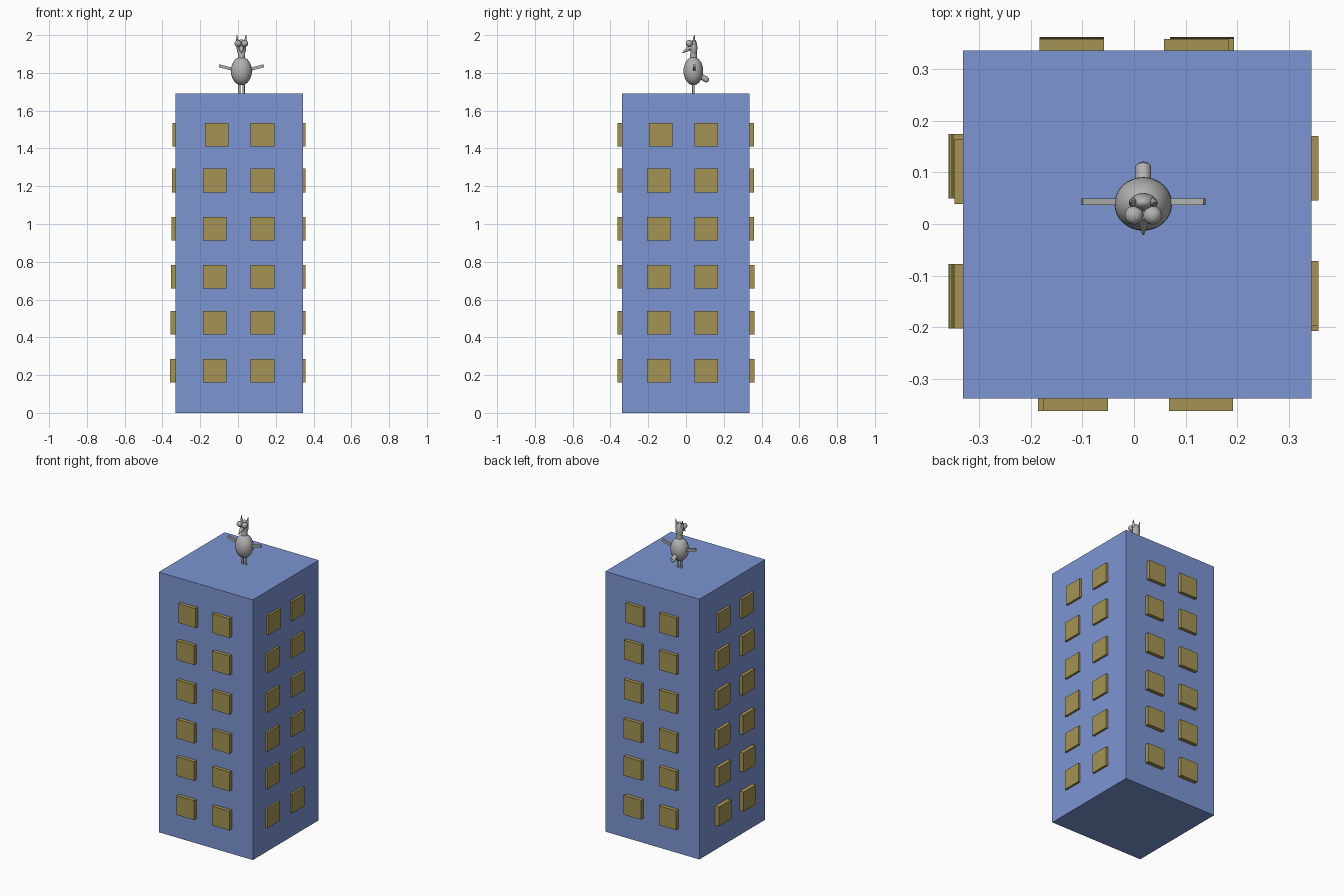
import bpy, math
from mathutils import Vector, Matrix

if "Cube" in bpy.data.objects:
    bpy.data.objects.remove(bpy.data.objects["Cube"])


def material(name, rgb):
    m = bpy.data.materials.new(name)
    m.diffuse_color = (*rgb, 1)
    m.use_nodes = True
    m.node_tree.nodes["Principled BSDF"].inputs["Base Color"].default_value = m.diffuse_color
    return m


BLUE = material("wall blue", (0.20, 0.30, 0.65))
OCHRE = material("window ochre", (0.37, 0.295, 0.09))
GREY = material("bird grey", (0.44, 0.44, 0.44))


def finish(name, mat, smooth=False):
    ob = bpy.context.object
    ob.name = name
    ob.data.materials.append(mat)
    if smooth:
        bpy.ops.object.shade_smooth_by_angle(angle=math.radians(40))
    return ob


def box(name, loc, size, mat, rot=(0, 0, 0)):
    bpy.ops.mesh.primitive_cube_add(size=1, location=loc, rotation=rot)
    bpy.context.object.scale = size
    return finish(name, mat)


def ball(name, loc, radii, rot=(0, 0, 0)):
    bpy.ops.mesh.primitive_uv_sphere_add(segments=32, ring_count=16, radius=1,
                                         location=loc, rotation=rot)
    bpy.context.object.scale = radii
    return finish(name, GREY, True)


def rod(name, a, b, r1, r2):
    a, b = Vector(a), Vector(b)
    d = b - a
    bpy.ops.mesh.primitive_cone_add(vertices=24, radius1=r1, radius2=r2, depth=d.length,
                                    location=(a + b) / 2,
                                    rotation=d.to_track_quat('Z', 'Y').to_euler())
    return finish(name, GREY, True)


# Tower block
CX, CY, HALF, TOP = 0.006, -0.001, 0.338, 1.69
box("tower", (CX, CY, TOP / 2), (2 * HALF, 2 * HALF, TOP), BLUE)

# Windows: angle of face, wall distance, outer distance (bottom, top row), column positions
ROWS = [0.223, 0.477, 0.72, 0.975, 1.23, 1.473]
FACES = [
    ("front", 0, 0.339, 0.3625, 0.3625, (-0.124, 0.130)),
    ("right", 90, 0.344, 0.358, 0.358, (-0.145, 0.108)),
    ("back", 180, 0.337, 0.363, 0.359, (-0.132, 0.121)),
    ("left", 270, 0.332, 0.360, 0.348, (-0.112, 0.140)),
]
for side, deg, wall, low, high, cols in FACES:
    turn = Matrix.Rotation(math.radians(deg), 3, 'Z')
    for i, z in enumerate(ROWS):
        outer = low + (high - low) * i / 5
        inner = wall - 0.01
        for j, u in enumerate(cols):
            if i == 5 and j == 0:
                u += 0.011        # top row sits slightly off the column
            loc = turn @ Vector((u, -(outer + inner) / 2, z))
            box(f"window_{side}_{i}_{j}", loc, (0.125, outer - inner, 0.125), OCHRE,
                (0, 0, math.radians(deg)))

# Bird on the roof
BX, BY = 0.018, 0.039
ball("bird_body", (BX, BY, 1.81), (0.056, 0.052, 0.075))
rod("bird_neck", (BX, BY, 1.87), (BX, BY + 0.002, 1.93), 0.019, 0.016)
ball("bird_head", (BX, BY + 0.003, 1.933), (0.025, 0.018, 0.045))
rod("bird_beak", (BX, 0.018, 1.932), (BX, -0.02, 1.905), 0.014, 0.002)
rod("bird_tail", (BX, 0.070, 1.785), (BX, 0.112, 1.763), 0.015, 0.015)
ball("bird_tail_tip", (BX, 0.108, 1.765), (0.015, 0.013, 0.015))
for s, side in ((-1, "left"), (1, "right")):
    ball(f"bird_eye_{side}", (BX + s * 0.018, 0.017, 1.956), (0.018, 0.018, 0.018))
    rod(f"bird_ear_{side}", (BX + s * 0.018, BY + 0.002, 1.95),
        (BX + s * 0.025, BY + 0.005, 2.0), 0.010, 0.002)
    rod(f"bird_leg_{side}", (BX + s * 0.0115, BY, 1.69), (BX + s * 0.0115, BY, 1.75),
        0.0065, 0.0065)
    # Wing: thin bar rising outwards
    box(f"bird_wing_{side}", (BX + s * 0.078, BY + 0.004, 1.827), (0.085, 0.012, 0.016), GREY,
        (0, -s * math.radians(15), 0))
